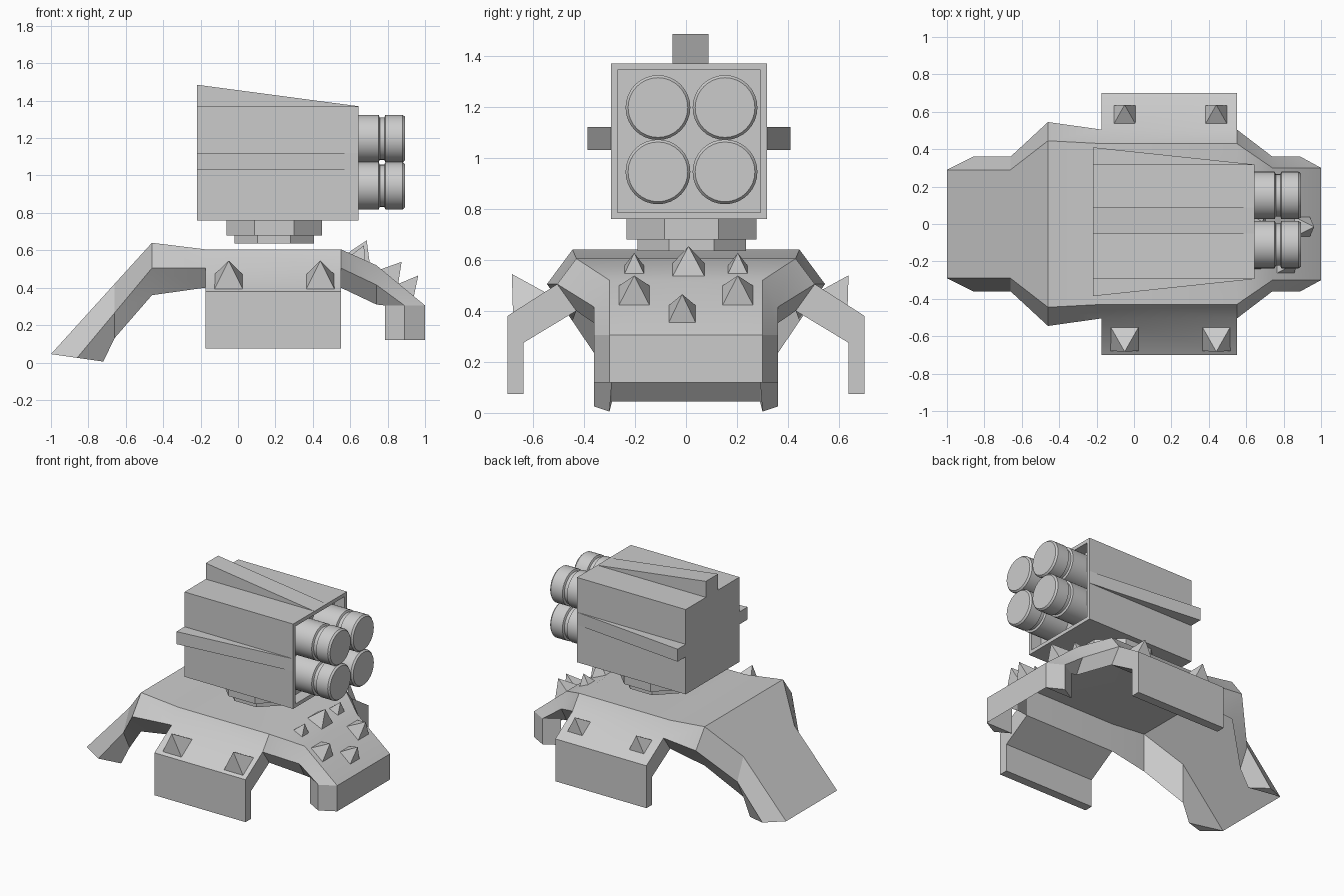
import bpy, bmesh, math
from mathutils import Vector, Matrix

if "Cube" in bpy.data.objects:
    bpy.data.objects.remove(bpy.data.objects["Cube"])


def make(name, bm, smooth=None):
    bmesh.ops.recalc_face_normals(bm, faces=bm.faces)
    me = bpy.data.meshes.new(name)
    bm.to_mesh(me)
    bm.free()
    ob = bpy.data.objects.new(name, me)
    bpy.context.collection.objects.link(ob)
    if smooth:
        bpy.ops.object.select_all(action='DESELECT')
        ob.select_set(True)
        bpy.context.view_layer.objects.active = ob
        bpy.ops.object.shade_smooth_by_angle(angle=math.radians(smooth))
    return ob


def box(bm, x0, x1, y0, y1, z0, z1):
    m = Matrix.Translation(((x0 + x1) / 2, (y0 + y1) / 2, (z0 + z1) / 2)) @ \
        Matrix.Diagonal((x1 - x0, y1 - y0, z1 - z0, 1))
    return bmesh.ops.create_cube(bm, size=1, matrix=m)['verts']


# Base shell, half of it: (top, outer, lower) edge points along x
stations = [
    ((-1, .29, .045), (-.86, .36, .025), (-.72, .30, .005)),
    ((-.66, .29, .42), (-.66, .36, .265), (-.66, .29, .13)),
    ((-.46, .445, .64), (-.46, .545, .505), (-.46, .445, .36)),
    ((-.175, .43, .605), (-.175, .505, .505), (-.175, .43, .40)),
    ((.55, .43, .605), (.55, .505, .505), (.55, .43, .40)),
    ((.74, .30, .52), (.74, .36, .415), (.74, .30, .31)),
    ((1, .30, .305), (.89, .36, .305), (.785, .30, .305)),
    ((1, .30, .12), (.89, .36, .12), (.785, .30, .12)),
]
bm = bmesh.new()
rows = [[bm.verts.new((t[0], 0, t[2]))] + [bm.verts.new(p) for p in (t, o, b)]
        for t, o, b in stations]
for i, (a, b) in enumerate(zip(rows, rows[1:])):
    for j, k in ((0, 1), (1, 2), (2, 3), (3, 1)):
        if not (i == 3 and j == 2):
            bm.faces.new((a[j], b[j], b[k], a[k]))
for r in (rows[0], rows[-1]):
    bm.faces.new(r[1:])
# Side flap hanging from the middle section
flap = [(.70, .38), (.70, .075), (.637, .075), (.637, .275)]
ends = []
for r in (rows[3], rows[4]):
    ends.append([r[2]] + [bm.verts.new((r[2].co.x, y, z)) for y, z in flap] + [r[3]])
    bm.faces.new(ends[-1])
for k in range(5):
    bm.faces.new((ends[0][k], ends[1][k], ends[1][k + 1], ends[0][k + 1]))
shell = make("base_shell", bm, 25)
mod = shell.modifiers.new("mirror", 'MIRROR')
mod.use_axis = (False, True, False)


# Pyramid spikes standing on the plates
def spike(name, pos, normal, width, height):
    bm = bmesh.new()
    n = Vector(normal).normalized()
    u = (Vector((1, 0, 0)) if abs(n.y) > .1 else Vector((0, 1, 0)))
    v = n.cross(u)
    c, h = Vector(pos), width / 2
    base = [bm.verts.new(c + u * a * h + v * b * h - n * .005)
            for a, b in ((-1, -1), (1, -1), (1, 1), (-1, 1))]
    tip = bm.verts.new(c + n * height)
    bm.faces.new(base)
    for i in range(4):
        bm.faces.new((base[i], base[(i + 1) % 4], tip))
    make(name, bm)


for x in (-.05, .44):
    spike("flap_spike_front", (x, -.617, .437), (0, -.52, .85), .15, .126)
    spike("flap_spike_back", (x, .585, .454), (0, .52, .85), .12, .10)
upper, lower = (.41, 0, .91), (.638, 0, .771)
spike("nose_spike_top", (.647, .01, .562), upper, .13, .10)
spike("nose_spike_low", (.90, -.015, .388), lower, .11, .10)
for y in (-.203, .203):
    spike("nose_spike_small", (.645, y, .563), upper, .08, .07)
    spike("nose_spike_large", (.811, y, .461), lower, .125, .10)

# Octagonal turntable
for name, apothem, z0, z1 in (("turntable_lower", .213, .635, .68),
                              ("turntable_upper", .255, .68, .765)):
    bm = bmesh.new()
    r = apothem / math.cos(math.pi / 8)
    bmesh.ops.create_cone(bm, cap_ends=True, segments=8, radius1=r, radius2=r, depth=z1 - z0,
                          matrix=Matrix.Translation((.193, .022, (z0 + z1) / 2))
                          @ Matrix.Rotation(math.pi / 8, 4, 'Z'))
    make(name, bm)

# Launcher box with a recessed front
CY = .012
bm = bmesh.new()
box(bm, -.22, .645, CY - .306, CY + .306, .76, 1.37)
front = max(bm.faces, key=lambda f: f.calc_center_median().x)
bmesh.ops.inset_region(bm, faces=[front], thickness=.037)
face = bmesh.ops.extrude_face_region(bm, geom=[front])['geom']
bmesh.ops.translate(bm, vec=(-.08, 0, 0), verts=[v for v in face if isinstance(v, bmesh.types.BMVert)])
if front.is_valid:
    bmesh.ops.delete(bm, geom=[front], context='FACES_ONLY')
make("launcher_box", bm)


# Tapered fins on the top and both sides of the launcher
def fin(name, width, base, height, matrix):
    bm = bmesh.new()
    ring = [[bm.verts.new(matrix @ Vector((x, s * width / 2, z)))
             for x, z in ((-.22, base), (.645, base), (-.22, base + height))] for s in (-1, 1)]
    for r in ring:
        bm.faces.new(r)
    for i in range(3):
        j = (i + 1) % 3
        bm.faces.new((ring[0][i], ring[0][j], ring[1][j], ring[1][i]))
    make(name, bm)


fin("top_fin", .14, .305, .115, Matrix.Translation((0, .018, 1.065)))
for s in (-1, 1):
    fin("side_fin", .09, .306, .092,
        Matrix.Translation((0, CY, 1.075)) @ Matrix.Rotation(s * math.pi / 2, 4, 'X'))

# Launch tubes, lathed around x
profile = [(.55, 0), (.55, .127), (.752, .127), (.758, .113), (.782, .113), (.788, .127),
           (.88, .127), (.892, .117), (.892, 0)]
for y in (-.11, .153):
    for z in (.945, 1.197):
        bm = bmesh.new()
        vs = [bm.verts.new((x, y, z + r)) for x, r in profile]
        es = [bm.edges.new(p) for p in zip(vs, vs[1:])]
        bmesh.ops.spin(bm, geom=vs + es, cent=(0, y, z), axis=(1, 0, 0),
                       angle=math.tau, steps=32, use_merge=True)
        bmesh.ops.remove_doubles(bm, verts=bm.verts, dist=.0005)
        make("launch_tube", bm, 35)
